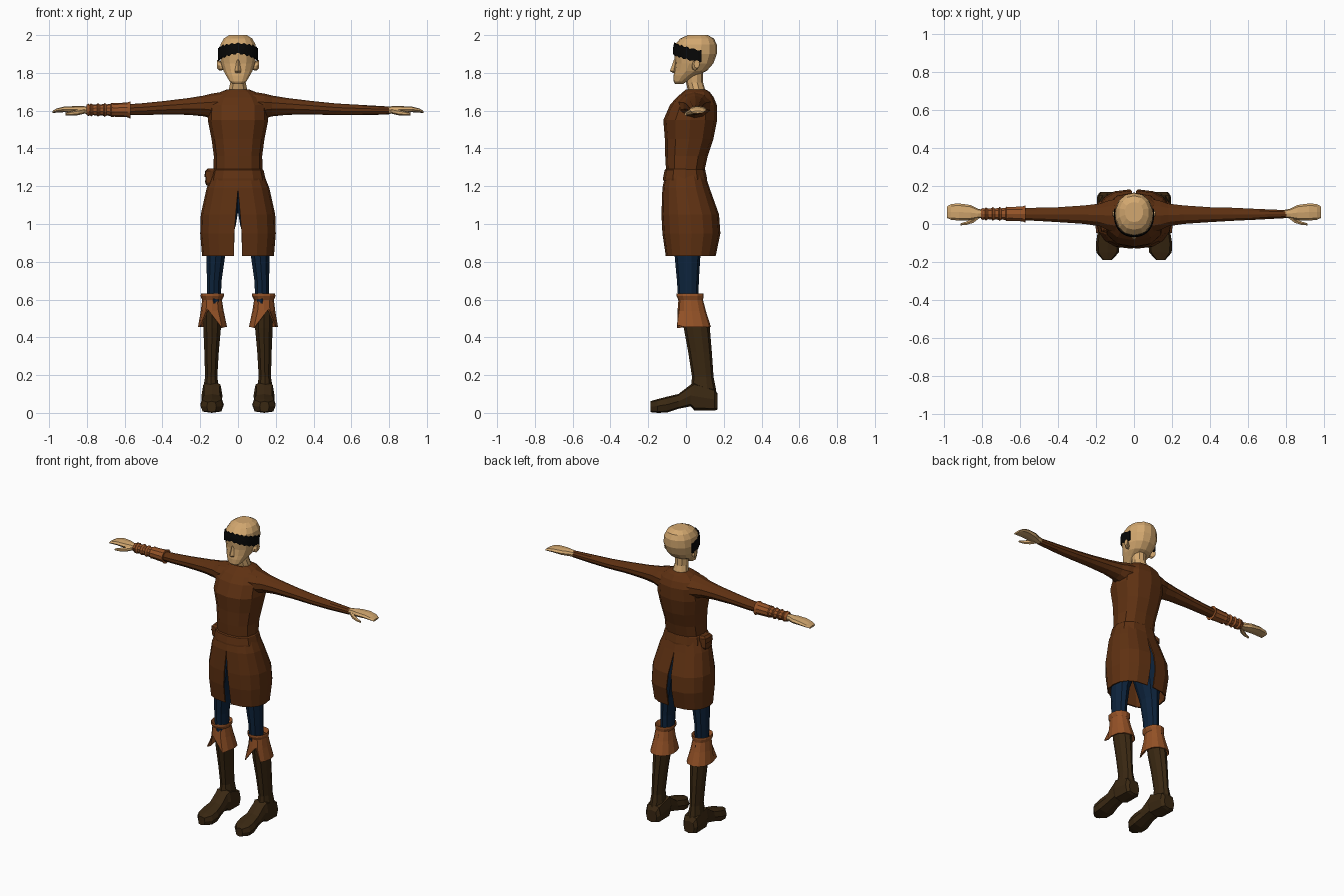
import bpy, bmesh, math
from mathutils import Vector


def material(name, rgb):
    m = bpy.data.materials.new(name)
    m.diffuse_color = (*rgb, 1)
    return m


SKIN = material("skin tan", (0.65, 0.39, 0.16))
TUNIC = material("tunic brown", (0.115, 0.031, 0.006))
LEATHER = material("light leather", (0.30, 0.085, 0.02))
BOOT = material("dark boot brown", (0.042, 0.021, 0.006))
BLUE = material("trouser blue", (0.004, 0.017, 0.045))
BLACK = material("black", (0.002, 0.002, 0.002))


def spow(v, p):
    return math.copysign(abs(v) ** p, v)


def place(axis, pos, a, b):
    return Vector({'X': (pos, a, b), 'Y': (a, pos, b), 'Z': (a, b, pos)}[axis])


def ring(axis, row, n, p):
    """Rounded section: row = position, low/high of first and second cross axis."""
    pos, a0, a1, b0, b1 = row
    pts = []
    for k in range(n):
        t = 2 * math.pi * k / n - math.pi / 2
        pts.append(place(axis, pos, (a0 + a1) / 2 + (a1 - a0) / 2 * spow(math.cos(t), p),
                         (b0 + b1) / 2 + (b1 - b0) / 2 * spow(math.sin(t), p)))
    return pts


def skin_rings(name, rings, mat, closed=True, caps=True, mirror=False, thick=0):
    bm = bmesh.new()
    vs = [[bm.verts.new(c) for c in r] for r in rings]
    n = len(vs[0])
    for lo, hi in zip(vs, vs[1:]):
        for k in range(n if closed else n - 1):
            j = (k + 1) % n
            bm.faces.new((lo[k], lo[j], hi[j], hi[k]))
    if caps:
        bm.faces.new(vs[0])
        bm.faces.new(vs[-1])
    bmesh.ops.recalc_face_normals(bm, faces=bm.faces)
    me = bpy.data.meshes.new(name)
    bm.to_mesh(me)
    bm.free()
    me.materials.append(mat)
    ob = bpy.data.objects.new(name, me)
    bpy.context.collection.objects.link(ob)
    if thick:
        s = ob.modifiers.new("thickness", 'SOLIDIFY')
        s.thickness = thick
    if mirror:
        m = ob.modifiers.new("mirror", 'MIRROR')
        m.use_mirror_merge = False
    return ob


def loft(name, axis, rows, mat, n=10, p=1.0, **kw):
    return skin_rings(name, [ring(axis, r, n, p) for r in rows], mat, **kw)


def sym(rows):
    """Rows (z, half width, y low, y high) centred on x = 0."""
    return [(z, -w, w, y0, y1) for z, w, y0, y1 in rows]


# Tunic body
loft("tunic_body", 'Z', sym([
    (1.27, .13, -.105, .095), (1.36, .128, -.110, .115), (1.45, .14, -.112, .145),
    (1.55, .16, -.12, .165), (1.63, .155, -.085, .163), (1.67, .13, -.05, .147),
    (1.70, .09, -.015, .125), (1.712, .06, .0, .105)]), TUNIC, n=12, p=.85)

# Belt
loft("belt", 'Z', sym([(1.23, .146, -.122, .112), (1.24, .146, -.122, .112),
                       (1.285, .135, -.113, .102), (1.292, .128, -.105, .095)]),
     TUNIC, n=12, p=.85)

# Skirt halves, split at front and back
skirt = []
for z, w, y0, y1, gap in [(1.28, .13, -.105, .095, 0), (1.19, .166, -.125, .125, 0),
                          (1.05, .197, -.13, .175, .012), (.95, .2, -.125, .182, .02),
                          (.83, .19, -.107, .157, .022)]:
    row = []
    for k in range(9):
        t = math.pi * (k / 8 - .5)
        row.append(Vector((gap + (w - gap) * spow(max(math.cos(t), 0), .8),
                           (y0 + y1) / 2 + (y1 - y0) / 2 * spow(math.sin(t), .9), z)))
    skirt.append(row)
skin_rings("skirt_panel", skirt, TUNIC, closed=False, caps=False, mirror=True, thick=.008)

# Belt pouch with overhanging flap
loft("belt_pouch", 'Z', [(1.205, -.168, -.12, -.03, .03), (1.22, -.174, -.12, -.04, .04),
                         (1.25, -.172, -.12, -.04, .04), (1.25, -.178, -.12, -.045, .045),
                         (1.28, -.174, -.12, -.045, .045), (1.293, -.16, -.12, -.035, .035)],
     TUNIC, n=8, p=.5)

# Sleeves
loft("sleeve", 'X', [(.08, -.05, .14, 1.55, 1.70), (.14, -.035, .125, 1.558, 1.69),
                     (.18, -.015, .11, 1.57, 1.68), (.26, -.002, .1, 1.578, 1.667),
                     (.40, .008, .09, 1.58, 1.65), (.52, .015, .087, 1.576, 1.638),
                     (.66, .022, .08, 1.576, 1.63), (.80, .03, .074, 1.58, 1.622)],
     TUNIC, mirror=True)

# Hands: mitten of fingers plus thumb
loft("hand", 'X', [(.78, .033, .072, 1.583, 1.62), (.82, .03, .08, 1.584, 1.624),
                   (.86, .02, .1, 1.587, 1.624), (.92, .018, .108, 1.592, 1.622),
                   (.96, .022, .105, 1.590, 1.612), (.983, .032, .092, 1.586, 1.598)],
     SKIN, n=8, p=.8, mirror=True)
loft("thumb", 'X', [(.81, .03, .06, 1.585, 1.612), (.845, .004, .035, 1.576, 1.606),
                    (.88, -.006, .014, 1.574, 1.598), (.912, -.008, .004, 1.575, 1.588)],
     SKIN, n=6, mirror=True)

# Ridged bracer on one forearm
bracer = [(-.57, .048), (-.585, .041), (-.655, .038)]
for k in range(4):
    x = -.67 - k * .036
    bracer += [(x, .040 - k * .001), (x - .005, .034 - k * .001), (x - .025, .031 - k * .001)]
bracer += [(-.79, .035), (-.797, .022)]
loft("bracer", 'X', [(x, .053 - r, .053 + r, 1.604 - r * .95, 1.604 + r * .95)
                     for x, r in bracer], LEATHER, n=10)

# Trousers
loft("trouser_leg", 'Z', [(.58, .09, .165, -.04, .065), (.70, .085, .167, -.048, .068),
                          (.83, .066, .169, -.06, .076), (.90, .04, .172, -.07, .09),
                          (.99, .008, .175, -.085, .11), (1.10, -.01, .162, -.1, .125),
                          (1.21, -.01, .13, -.1, .095)], BLUE, mirror=True)

# Boots
loft("boot_shaft", 'Z', [(.08, .09, .188, .02, .163), (.13, .098, .186, .025, .158),
                         (.19, .108, .176, .032, .146), (.32, .1, .18, .012, .137),
                         (.45, .088, .186, -.012, .126), (.58, .086, .188, -.03, .095)],
     BOOT, mirror=True)
loft("boot_foot", 'Y', [(.168, .1, .178, .018, .1), (.15, .085, .193, .012, .13),
                        (.045, .082, .194, .012, .165), (.025, .09, .188, .035, .15),
                        (-.04, .086, .19, .022, .1), (-.10, .075, .2, .002, .086),
                        (-.15, .08, .198, 0, .073), (-.188, .115, .165, .004, .062)],
     BOOT, n=8, p=.6, mirror=True)

# Boot cuffs, notched at the front
cuff = [ring('Z', r, 12, .9) for r in [
    (.605, .09, .183, -.03, .075), (.632, .075, .196, -.05, .093),
    (.618, .074, .198, -.05, .093), (.598, .085, .19, -.04, .09),
    (.54, .076, .197, -.045, .105), (.455, .058, .212, -.05, .132)]]
cuff[-1][0] = Vector((.162, -.042, .55))     # notch apex
cuff[-1][1] += Vector((.022, -.008, .01))    # outer flap tip
cuff[-1][-1] += Vector((-.01, -.008, -.005))  # inner flap tip
skin_rings("boot_cuff", cuff, LEATHER, caps=False, mirror=True, thick=.006)

# Neck and head
loft("neck", 'Z', sym([(1.68, .06, .0, .112), (1.715, .05, .008, .1), (1.75, .043, .0, .09),
                       (1.83, .045, -.005, .09)]), SKIN, n=10)
loft("head", 'Z', sym([
    (1.742, .028, -.058, -.015), (1.755, .046, -.066, .005), (1.785, .064, -.066, .055),
    (1.81, .078, -.062, .11), (1.85, .092, -.058, .145), (1.90, .1, -.063, .163),
    (1.95, .095, -.058, .163), (1.982, .077, -.03, .148), (2.0, .048, .01, .115)]),
    SKIN, n=14, p=.9)

# Nose: tapered wedge
loft("nose", 'Z', sym([(1.8, .014, -.07, -.05), (1.81, .017, -.086, -.045),
                       (1.84, .011, -.074, -.045), (1.87, .007, -.064, -.045)]), SKIN, n=4)

# Ears
loft("ear", 'X', [(.075, .03, .05, 1.815, 1.85), (.1, .032, .066, 1.812, 1.866),
                  (.112, .042, .072, 1.825, 1.868)], SKIN, n=8, mirror=True)

# Black fringe band round the brow, ragged edges, lower at the temples
bands = [[], [], []]
for k in range(25):
    t = math.radians(-90 + (k - 12) * 8.6)
    side = abs(k - 12) / 12
    jag = .004 * (-1) ** k
    top, low = 1.957 - .04 * side ** 1.5 + jag, 1.903 - .05 * side ** 1.2 + jag
    for row, z in zip(bands, (low, (low + top) / 2, top)):
        shrink = max(0, z - 1.93) * .2
        w, d = .106 - shrink, .119 - shrink
        row.append(Vector((w * spow(math.cos(t), .9), .05 + d * spow(math.sin(t), .9), z)))
skin_rings("brow_band", bands, BLACK, closed=False, caps=False, thick=.006)
